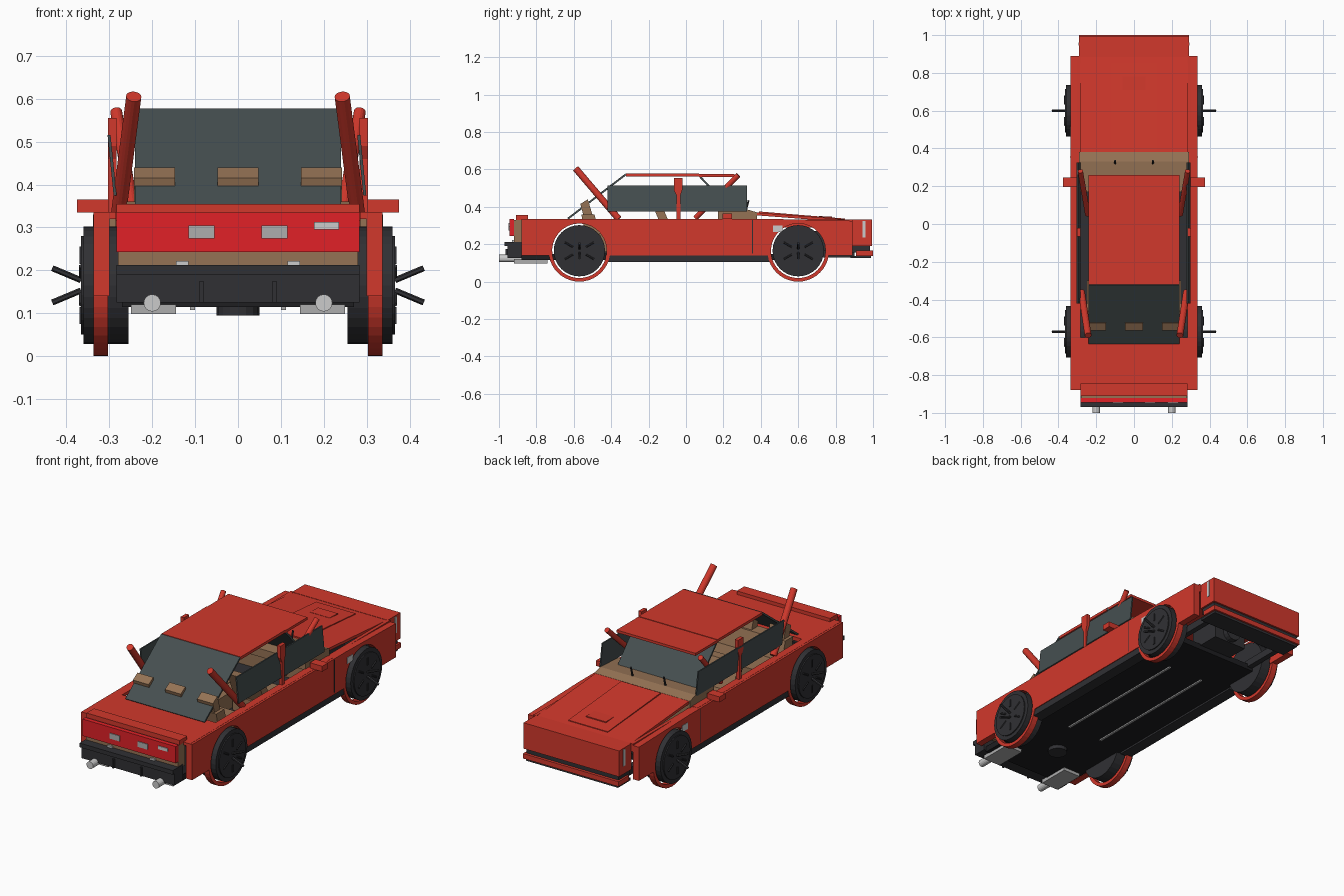
import bpy, bmesh, math
from mathutils import Vector


def material(name, rgb):
    m = bpy.data.materials.new(name)
    m.diffuse_color = (*rgb, 1)
    return m


RED = material("red_paint", (0.64, 0.04, 0.025))
LAMP = material("lamp_red", (0.75, 0.015, 0.02))
DARK = material("dark_trim", (0.03, 0.03, 0.034))
BLACK = material("underside", (0.013, 0.013, 0.015))
GLASS = material("glass", (0.06, 0.078, 0.08))
TAN = material("tan_trim", (0.30, 0.17, 0.09))
WHITE = material("pale_lens", (0.7, 0.7, 0.7))
STEEL = material("steel", (0.42, 0.42, 0.42))


def finish(name, bm, mat):
    bmesh.ops.recalc_face_normals(bm, faces=bm.faces)
    me = bpy.data.meshes.new(name)
    bm.to_mesh(me)
    bm.free()
    me.materials.append(mat)
    ob = bpy.data.objects.new(name, me)
    bpy.context.collection.objects.link(ob)
    return ob


def slab(name, x0, x1, pts, mat, shear=0):
    """Side profile of (y, z) points pulled across from x0 to x1."""
    bm = bmesh.new()
    zmin = min(p[1] for p in pts)
    f = bm.faces.new([bm.verts.new((x0 + shear * (z - zmin), y, z)) for y, z in pts])
    r = bmesh.ops.extrude_face_region(bm, geom=[f])
    bmesh.ops.translate(bm, vec=(x1 - x0, 0, 0),
                        verts=[v for v in r["geom"] if isinstance(v, bmesh.types.BMVert)])
    return finish(name, bm, mat)


def box(name, x, y, z, mat):
    return slab(name, *x, [(y[0], z[0]), (y[1], z[0]), (y[1], z[1]), (y[0], z[1])], mat)


def pair(name, x, y, z, mat):
    for s in (-1, 1):
        box(name, (s * x[0], s * x[1]), y, z, mat)


def plate(name, x, a, b, t, mat):
    """Thin sloping sheet from (y, z) point a to b, thickness t."""
    d = Vector((b[0] - a[0], b[1] - a[1])).normalized() * t
    n = (d.y, -d.x)
    return slab(name, -x, x, [a, b, (b[0] + n[0], b[1] + n[1]), (a[0] + n[0], a[1] + n[1])], mat)


def rod(name, a, b, r, mat, sides=16):
    a, b = Vector(a), Vector(b)
    bm = bmesh.new()
    bmesh.ops.create_cone(bm, cap_ends=True, segments=sides, radius1=r, radius2=r, depth=(b - a).length)
    ob = finish(name, bm, mat)
    ob.rotation_mode = "QUATERNION"
    ob.rotation_quaternion = (b - a).to_track_quat("Z", "Y")
    ob.location = (a + b) / 2
    return ob


def ring(name, x0, x1, y, z, ri, ro, mat, n=40):
    bm = bmesh.new()
    rows = []
    for i in range(n):
        c, s = math.cos(i * math.tau / n), math.sin(i * math.tau / n)
        rows.append([bm.verts.new((x, y + r * c, z + r * s))
                     for x, r in ((x0, ri), (x1, ri), (x1, ro), (x0, ro))])
    for i in range(n):
        p, q = rows[i], rows[(i + 1) % n]
        for k in range(4):
            bm.faces.new((p[k], p[(k + 1) % 4], q[(k + 1) % 4], q[k]))
    return finish(name, bm, mat)


AXLES, WZ = (-0.57, 0.60), 0.165

# side panels with wheel arches cut out of the lower edge
side = [(-0.88, 0.335), (-0.88, 0.14)]
for ay in AXLES:
    for i in range(17):
        a = math.radians(190 - 200 * i / 16)
        side.append((ay + 0.146 * math.cos(a), WZ + 0.146 * math.sin(a)))
side += [(0.89, 0.14), (0.89, 0.325), (0.45, 0.335)]
for s in (-1, 1):
    slab("side_panel", s * 0.30, s * 0.337, side, RED)
pair("side_top_rail", (0.284, 0.325), (-0.88, 0.36), (0.32, 0.336), RED)
pair("door_card", (0.284, 0.299), (-0.42, 0.36), (0.15, 0.32), TAN)
pair("door_seam", (0.33, 0.338), (0.353, 0.357), (0.15, 0.33), DARK)
pair("sill", (0.27, 0.333), (-0.43, 0.455), (0.105, 0.143), DARK)
pair("side_lamp", (0.33, 0.339), (0.465, 0.515), (0.265, 0.30), WHITE)
pair("door_mirror", (0.30, 0.375), (0.195, 0.245), (0.335, 0.365), RED)

# wheels, arch rings and protruding spokes
for s in (-1, 1):
    for ay in AXLES:
        rod("tyre", (s * 0.255, ay, WZ), (s * 0.36, ay, WZ), 0.137, DARK, 32)
        rod("wheel_disc", (s * 0.355, ay, WZ), (s * 0.366, ay, WZ), 0.115, DARK, 32)
        ring("arch_ring", s * 0.303, s * 0.337, ay, WZ, 0.146, 0.165, RED)
        for t in (-1, 1):
            rod("wheel_spoke", (s * 0.366, ay, WZ + t * 0.012), (s * 0.433, ay, WZ + t * 0.04), 0.007, DARK, 6)
            box("wheel_blade", (s * 0.36, s * 0.37), (ay - 0.005, ay + 0.005),
                sorted((WZ + t * 0.05, WZ + t * 0.09)), DARK)
        for k in (30, 150, 210, 330):
            c, n = math.cos(math.radians(k)), math.sin(math.radians(k))
            rod("wheel_rib", (s * 0.366, ay + 0.04 * c, WZ + 0.04 * n),
                (s * 0.366, ay + 0.09 * c, WZ + 0.09 * n), 0.005, DARK, 6)

# bonnet, scoop and nose
slab("bonnet", -0.285, 0.285, [(0.37, 0.355), (0.89, 0.315), (0.89, 0.33), (0.37, 0.37)], RED)
slab("bonnet_bulge", -0.12, 0.12, [(0.39, 0.365), (0.85, 0.325), (0.85, 0.337), (0.39, 0.375)], RED)
slab("bonnet_scoop", -0.06, 0.06, [(0.71, 0.335), (0.78, 0.33), (0.78, 0.348), (0.71, 0.35)], RED)
pair("bonnet_edge", (0.284, 0.302), (0.36, 0.89), (0.29, 0.333), RED)
box("nose", (-0.29, 0.29), (0.885, 0.995), (0.19, 0.332), RED)
box("nose_groove", (-0.28, 0.28), (0.89, 0.985), (0.155, 0.19), DARK)
box("nose_lip", (-0.29, 0.29), (0.91, 1.0), (0.138, 0.165), RED)
box("nose_skirt", (-0.28, 0.28), (0.88, 0.99), (0.125, 0.138), DARK)
pair("nose_marker", (0.285, 0.293), (0.944, 0.96), (0.235, 0.325), WHITE)

# engine bay
box("engine", (-0.10, 0.10), (0.60, 0.78), (0.14, 0.27), DARK)
rod("engine_pulley", (0, 0.78, 0.19), (0, 0.81, 0.19), 0.045, DARK)
box("radiator", (-0.2, 0.2), (0.86, 0.885), (0.14, 0.28), DARK)
pair("bay_rail", (0.22, 0.25), (0.64, 0.90), (0.13, 0.17), DARK)
box("axle_beam", (-0.26, 0.26), (0.585, 0.615), (0.15, 0.18), DARK)

# floor and underside parts
box("floor", (-0.27, 0.27), (-0.88, 0.66), (0.115, 0.147), BLACK)
pair("floor_pipe", (0.10, 0.112), (-0.40, 0.42), (0.108, 0.118), STEEL)
rod("differential", (0, -0.62, 0.095), (0, -0.62, 0.14), 0.05, DARK)
pair("silencer", (0.145, 0.25), (-0.92, -0.74), (0.098, 0.12), STEEL)
for s in (-1, 1):
    rod("exhaust_tip", (s * 0.2, -1.0, 0.124), (s * 0.2, -0.88, 0.124), 0.02, WHITE)

# tail
box("tail_deck", (-0.285, 0.285), (-0.86, -0.60), (0.315, 0.336), RED)
box("tail_lip", (-0.283, 0.283), (-0.91, -0.845), (0.33, 0.355), RED)
box("tail_inner", (-0.28, 0.28), (-0.92, -0.86), (0.20, 0.33), TAN)
box("tail_panel", (-0.283, 0.283), (-0.945, -0.92), (0.243, 0.335), LAMP)
pair("reverse_lamp", (0.055, 0.115), (-0.949, -0.94), (0.274, 0.304), STEEL)
box("plate_lamp", (0.177, 0.235), (-0.949, -0.94), (0.295, 0.313), WHITE)
box("rear_bumper", (-0.283, 0.283), (-0.955, -0.88), (0.125, 0.213), DARK)
box("bumper_strip", (-0.283, 0.283), (-0.97, -0.95), (0.19, 0.213), DARK)
pair("bumper_rib", (0.08, 0.09), (-0.965, -0.95), (0.125, 0.175), DARK)
pair("bumper_clip", (0.115, 0.145), (-0.93, -0.915), (0.213, 0.222), WHITE)

# roof and glass
box("roof", (-0.24, 0.24), (-0.32, 0.07), (0.562, 0.577), RED)
box("roof_front", (-0.24, 0.24), (0.07, 0.26), (0.56, 0.574), RED)
plate("rear_window", 0.24, (-0.635, 0.34), (-0.325, 0.577), 0.01, GLASS)
plate("windscreen", 0.24, (0.25, 0.365), (0.06, 0.57), 0.01, GLASS)
slab("side_window", 0.292, 0.299, [(-0.42, 0.375), (0.325, 0.375), (0.325, 0.515), (-0.42, 0.515)], GLASS, -0.1)
slab("side_window", -0.290, -0.283, [(-0.42, 0.375), (0.325, 0.375), (0.325, 0.515), (-0.42, 0.515)], GLASS, -0.1)

# pillars
for s in (-1, 1):
    rod("rear_pillar", (s * 0.278, -0.36, 0.335), (s * 0.243, -0.59, 0.605), 0.018, RED)
    rod("front_pillar", (s * 0.245, 0.05, 0.34), (s * 0.284, 0.28, 0.57), 0.014, RED)
    slab("middle_pillar", s * 0.283, s * 0.303,
         [(-0.05, 0.33), (-0.03, 0.33), (-0.03, 0.46), (-0.02, 0.49), (-0.02, 0.555),
          (-0.065, 0.555), (-0.065, 0.49), (-0.05, 0.46)], RED)
    rod("wiper", (s * 0.1, 0.32, 0.38), (s * 0.1, 0.335, 0.435), 0.005, DARK, 8)

# cabin
slab("dashboard", -0.29, 0.29, [(0.17, 0.33), (0.38, 0.33), (0.38, 0.37), (0.33, 0.385), (0.17, 0.375)], TAN)
box("firewall", (-0.28, 0.28), (0.35, 0.375), (0.14, 0.34), TAN)
box("carpet", (-0.284, 0.284), (-0.58, 0.36), (0.147, 0.16), DARK)
pair("front_cushion", (0.05, 0.24), (-0.12, 0.11), (0.16, 0.24), TAN)
for s in (-1, 1):
    slab("front_backrest", s * 0.05, s * 0.24,
         [(-0.10, 0.22), (-0.05, 0.22), (-0.115, 0.375), (-0.165, 0.375)], TAN)
box("console", (-0.035, 0.035), (-0.25, 0.2), (0.16, 0.25), TAN)
box("rear_cushion", (-0.25, 0.25), (-0.52, -0.30), (0.16, 0.26), TAN)
slab("rear_backrest", -0.26, 0.26, [(-0.53, 0.22), (-0.45, 0.22), (-0.49, 0.36), (-0.56, 0.36)], TAN)
for x in (-0.195, 0, 0.195):
    slab("headrest", x - 0.048, x + 0.048,
         [(-0.545, 0.34), (-0.495, 0.34), (-0.525, 0.44), (-0.565, 0.415)], TAN)
